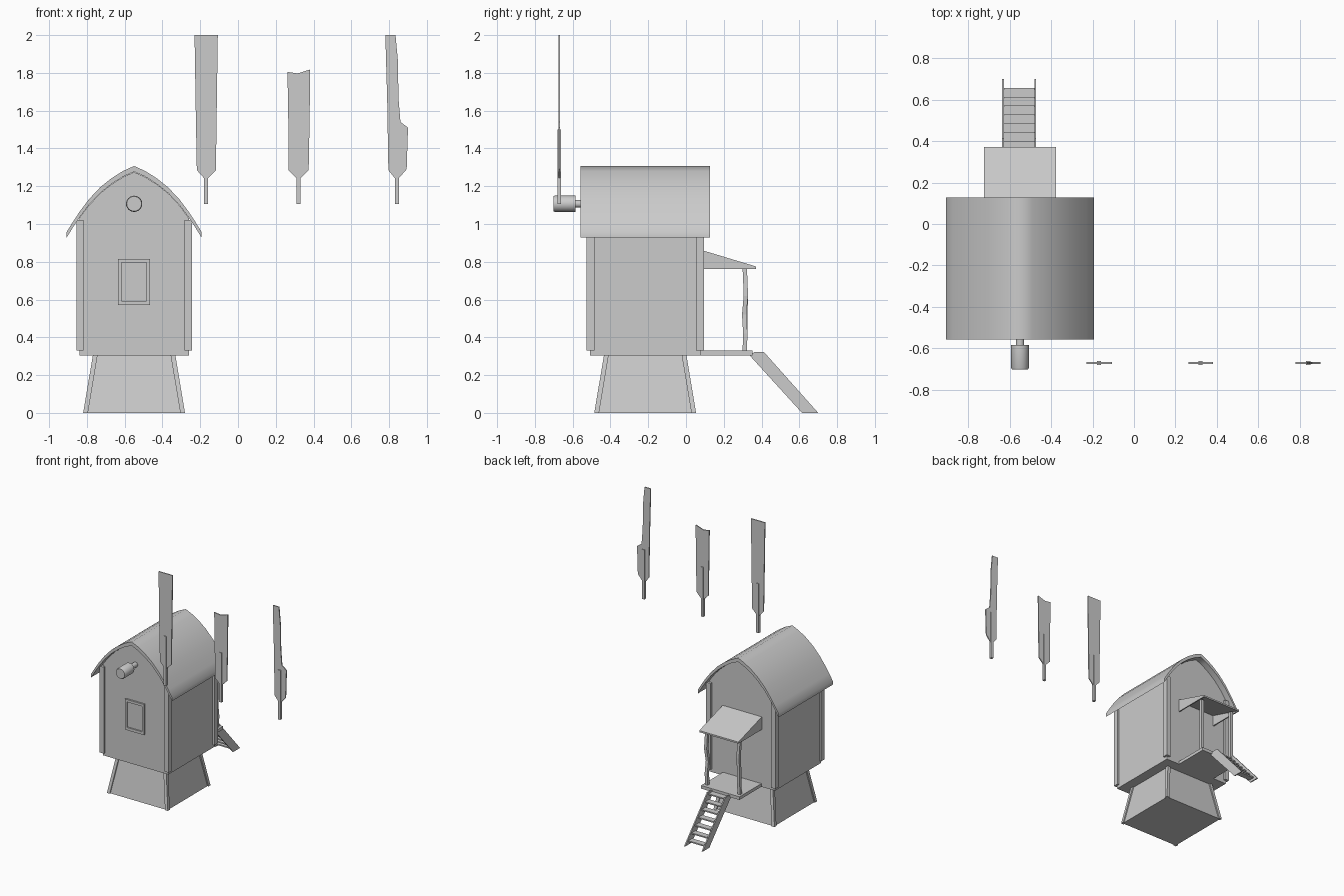
import bpy, bmesh, math

if "Cube" in bpy.data.objects:
    bpy.data.objects.remove(bpy.data.objects["Cube"])

CX, CY = -0.55, -0.216   # mill centre


def make(name, verts, faces, smooth=None):
    me = bpy.data.meshes.new(name)
    me.from_pydata(verts, [], faces)
    bm = bmesh.new()
    bm.from_mesh(me)
    bmesh.ops.recalc_face_normals(bm, faces=bm.faces)
    bm.to_mesh(me)
    bm.free()
    ob = bpy.data.objects.new(name, me)
    bpy.context.collection.objects.link(ob)
    if smooth is not None:
        bpy.ops.object.select_all(action='DESELECT')
        bpy.context.view_layer.objects.active = ob
        ob.select_set(True)
        bpy.ops.object.shade_smooth_by_angle(angle=math.radians(smooth))
    return ob


def loft(name, rings, smooth=None):
    n = len(rings[0])
    faces = [list(range(n)), [len(rings) * n - n + i for i in range(n)]]
    for r in range(len(rings) - 1):
        for i in range(n):
            j = (i + 1) % n
            faces.append([r * n + i, r * n + j, r * n + n + j, r * n + n + i])
    return make(name, [v for ring in rings for v in ring], faces, smooth)


def along_y(name, pts, y0, y1, smooth=None):
    return loft(name, [[(x, y, z) for x, z in pts] for y in (y0, y1)], smooth)


def along_x(name, pts, x0, x1):
    return loft(name, [[(x, y, z) for y, z in pts] for x in (x0, x1)])


def square(x, y, z, h):
    return [(x - h, y - h, z), (x + h, y - h, z), (x + h, y + h, z), (x - h, y + h, z)]


def box(name, x0, x1, y0, y1, z0, z1):
    return along_y(name, [(x0, z0), (x1, z0), (x1, z1), (x0, z1)], y0, y1)


def turned(name, stations):
    # round part around the sail axle
    rings = [[(CX + r * math.cos(t * math.tau / 24), y, 1.107 + r * math.sin(t * math.tau / 24))
              for t in range(24)] for y, r in stations]
    return loft(name, rings, 40)


# Tapered base with corner beams
loft("base", [square(CX, CY, 0, 0.26), square(CX, CY, 0.305, 0.208)])
for sx in (-1, 1):
    for sy in (-1, 1):
        loft("base_beam", [square(CX + sx * 0.257, CY + sy * 0.257, 0, 0.0125),
                           square(CX + sx * 0.206, CY + sy * 0.206, 0.305, 0.0125)])
        # Corner posts of the cabin
        px, py = CX + sx * 0.287, CY + sy * 0.289
        box("corner_post", px - 0.019, px + 0.019, py - 0.021, py + 0.021, 0.33, 1.02)

# Cabin with gables following the underside of the roof
inner = [(0, 1.277), (0.06, 1.250), (0.12, 1.212), (0.18, 1.164), (0.24, 1.100),
         (0.29, 1.033), (0.325, 0.980), (0.357, 0.928)]


def arch(half, dz):
    return ([(CX - x, z + dz) for x, z in reversed(half)] +
            [(CX + x, z + dz) for x, z in half[1:]])


along_y("cabin", [(CX - 0.29, 0.305)] + arch(inner[:6], -0.002) + [(CX + 0.29, 0.305)],
        CY - 0.292, CY + 0.292)

# Curved roof shell
outer_pts, inner_pts = arch(inner, 0.03), arch(inner, 0)
n = len(outer_pts)
rv = [(x, y, z) for y in (-0.558, 0.127) for x, z in outer_pts + inner_pts]
rf = []
for i in range(n - 1):
    a, b, c, d = i, i + 1, n + i + 1, n + i
    m = 2 * n
    rf += [[a, b, c, d], [a + m, b + m, c + m, d + m], [a, b, b + m, a + m], [c, d, d + m, c + m]]
for i in (0, n - 1):
    rf.append([i, n + i, 3 * n + i, 2 * n + i])
make("roof", rv, rf, 65)

# Front window: four frame bars and a pane
fy0, fy1 = -0.522, -0.50
for x0, x1 in ((-0.635, -0.617), (-0.484, -0.466)):
    box("window_side", x0, x1, fy0, fy1, 0.57, 0.815)
for z0, z1 in ((0.57, 0.592), (0.795, 0.815)):
    box("window_rail", -0.617, -0.484, fy0, fy1, z0, z1)
box("window_pane", -0.617, -0.484, -0.511, -0.50, 0.592, 0.795)

# Axle and hub
turned("axle", [(-0.59, 0.02), (-0.50, 0.02)])
turned("hub", [(-0.702, 0.039), (-0.694, 0.043), (-0.585, 0.043)])

# Detached broken sails, each a spar and a thin board
sails = [
    (-0.169, [(-0.23, 2.0), (-0.107, 2.0), (-0.112, 1.65), (-0.117, 1.285), (-0.159, 1.243),
              (-0.180, 1.243), (-0.218, 1.285), (-0.224, 1.62)]),
    (0.321, [(0.262, 1.805), (0.315, 1.797), (0.382, 1.818), (0.379, 1.55), (0.374, 1.285),
             (0.332, 1.243), (0.310, 1.243), (0.268, 1.285), (0.267, 1.5)]),
    (0.841, [(0.78, 2.0), (0.834, 2.0), (0.846, 1.87), (0.850, 1.66), (0.860, 1.54), (0.900, 1.51),
             (0.893, 1.29), (0.852, 1.243), (0.830, 1.243), (0.796, 1.285), (0.790, 1.65)]),
]
for x, outline in sails:
    box("sail_spar", x - 0.0105, x + 0.0105, -0.6815, -0.6605, 1.105, 1.5)
    along_y("sail_board", outline, -0.675, -0.667)

# Porch deck, bent posts and lean-to roof with side cheeks
box("porch_deck", CX - 0.17, CX + 0.17, 0.07, 0.353, 0.305, 0.33)
for s in (-1, 1):
    bend = [(0.33, 0), (0.42, 0.003), (0.52, -s * 0.003), (0.62, 0.006), (0.70, 0.003), (0.768, 0)]
    loft("porch_post", [square(CX + s * 0.143 + d, 0.311 + d, z, 0.0115) for z, d in bend])
    xa = CX + s * 0.173
    along_x("porch_cheek", [(0.076, 0.762), (0.371, 0.762), (0.371, 0.772), (0.076, 0.86)],
            xa, xa - s * 0.01)
along_x("porch_roof", [(0.076, 0.864), (0.371, 0.775), (0.371, 0.762), (0.076, 0.850)],
        CX - 0.173, CX + 0.173)

# Ladder with two stringers and treads
for x0 in (-0.636, -0.481):
    along_x("ladder_stringer", [(0.338, 0.303), (0.614, 0), (0.70, 0), (0.412, 0.323),
                                (0.362, 0.323)], x0, x0 + 0.009)
for i in range(7):
    y, z = 0.632 - i * 0.0425, 0.026 + i * 0.0463
    box("ladder_tread", -0.629, -0.479, y - 0.024, y + 0.024, z - 0.005, z + 0.005)
